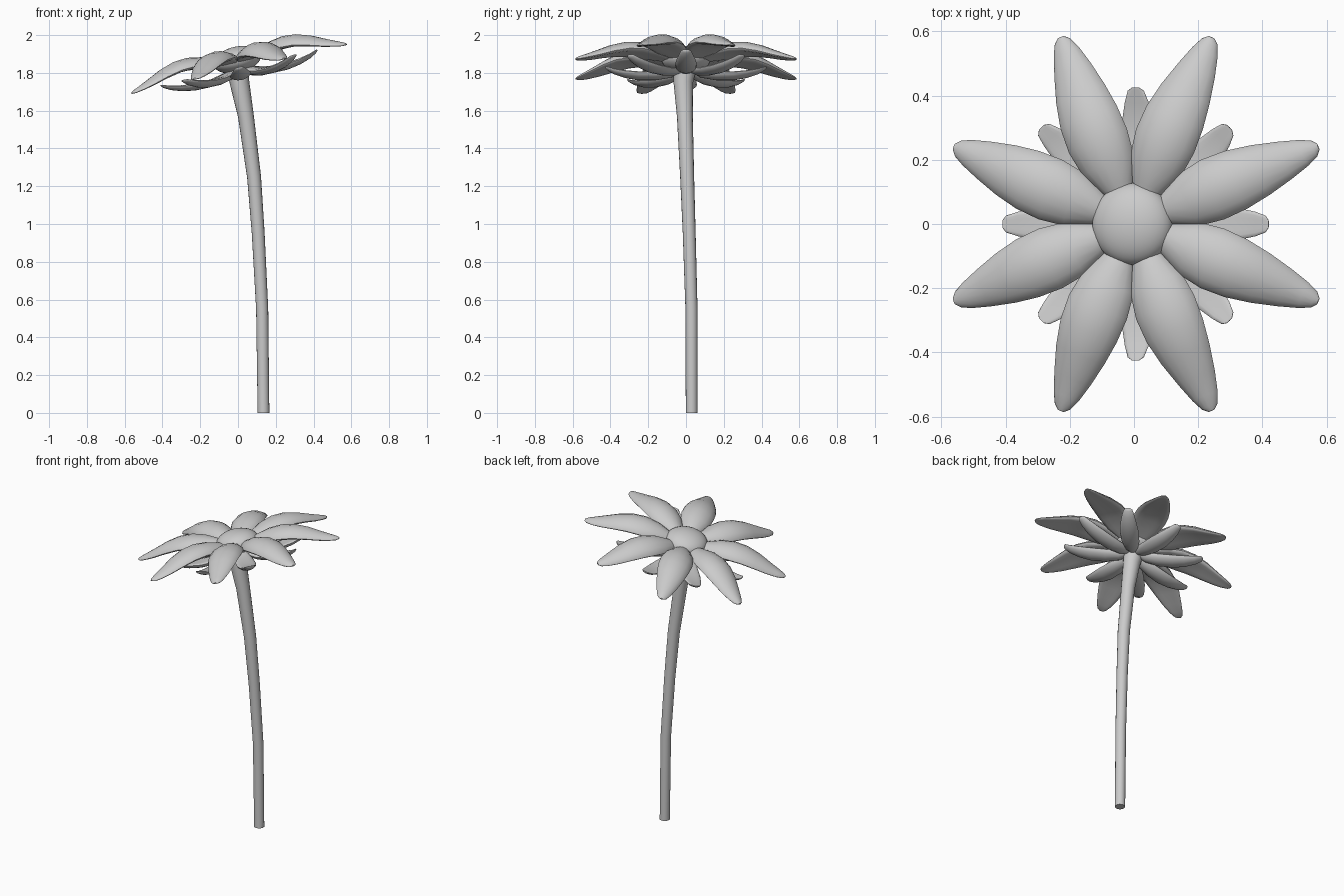
import bpy, bmesh, math
from mathutils import Vector, Matrix

if "Cube" in bpy.data.objects:
    bpy.data.objects.remove(bpy.data.objects["Cube"])

TILT = Matrix.Translation((0, 0, 1.85)) @ Matrix.Rotation(math.radians(-12.8), 4, 'Y')


def loft(name, rings, matrix=Matrix.Identity(4)):
    """Closed, smooth skin over a list of equal-sized rings."""
    bm = bmesh.new()
    rows = [[bm.verts.new(p) for p in ring] for ring in rings]
    n = len(rows[0])
    for a, b in zip(rows, rows[1:]):
        for i in range(n):
            j = (i + 1) % n
            bm.faces.new((a[i], a[j], b[j], b[i]))
    bm.faces.new(rows[0])
    bm.faces.new(rows[-1])
    bmesh.ops.recalc_face_normals(bm, faces=bm.faces)
    mesh = bpy.data.meshes.new(name)
    bm.to_mesh(mesh)
    bm.free()
    obj = bpy.data.objects.new(name, mesh)
    bpy.context.collection.objects.link(obj)
    obj.matrix_world = matrix
    bpy.context.view_layer.objects.active = obj
    bpy.ops.object.select_all(action='DESELECT')
    obj.select_set(True)
    bpy.ops.object.shade_smooth_by_angle(angle=math.radians(50))
    return obj


def leaf_rings(stations, camber, sides=16):
    """Lens-shaped rings; station = distance, height, half width, half thickness."""
    rings = []
    for r, z, w, t in stations:
        ring = []
        for k in range(sides):
            a = 2 * math.pi * k / sides
            c = math.cos(a)
            ring.append(Vector((r, w * c, z + t * math.sin(a) - camber * w * c * c)))
        rings.append(ring)
    return rings


# Large arched petals
petal = [(.08, .015, .03, .015), (.13, .03, .056, .022), (.20, .047, .088, .029),
         (.28, .057, .100, .032), (.36, .053, .097, .030), (.44, .033, .083, .026),
         (.52, .005, .062, .019), (.58, -.014, .043, .013), (.615, -.024, .027, .009),
         (.63, -.028, .010, .004)]
for k in range(8):
    turn = Matrix.Rotation(math.radians(22.5 + 45 * k), 4, 'Z')
    loft(f"petal_{k + 1}", leaf_rings(petal, .22), TILT @ turn)

# Small sepals underneath, curling up at the tip
sepal = [(.02, -.025, .025, .02), (.08, -.055, .042, .022), (.16, -.07, .055, .02),
         (.25, -.072, .058, .018), (.32, -.062, .05, .016), (.38, -.046, .038, .012),
         (.415, -.03, .026, .008), (.425, -.024, .012, .004)]
for k in range(8):
    turn = Matrix.Rotation(math.radians(45 * k), 4, 'Z')
    loft(f"sepal_{k + 1}", leaf_rings(sepal, -.2), TILT @ turn)

# Domed flower centre
bpy.ops.mesh.primitive_uv_sphere_add(segments=32, ring_count=16, radius=1)
dome = bpy.context.object
dome.name = "flower_centre"
dome.matrix_world = TILT @ Matrix.Translation((0, 0, .02)) @ Matrix.Diagonal((.128, .128, .07, 1))
bpy.ops.object.shade_smooth()

# Bent stem, flaring towards the head: x, y, z, radius
stem = [(.135, .03, 0, .031), (.128, .029, .55, .032), (.107, .017, .95, .034),
        (.085, .006, 1.25, .037), (.042, -.006, 1.57, .042),
        (.008, -.014, 1.75, .052), (-.004, -.005, 1.84, .062)]
rings = []
for i, (x, y, z, r) in enumerate(stem):
    lo, hi = Vector(stem[max(i - 1, 0)][:3]), Vector(stem[min(i + 1, len(stem) - 1)][:3])
    d = Vector((0, 0, 1)) if i == 0 else (hi - lo).normalized()
    q = Vector((0, 0, 1)).rotation_difference(d)
    rings.append([Vector((x, y, z)) + q @ Vector((r * math.cos(a), r * math.sin(a), 0))
                  for a in (2 * math.pi * k / 16 for k in range(16))])
loft("stem", rings)
